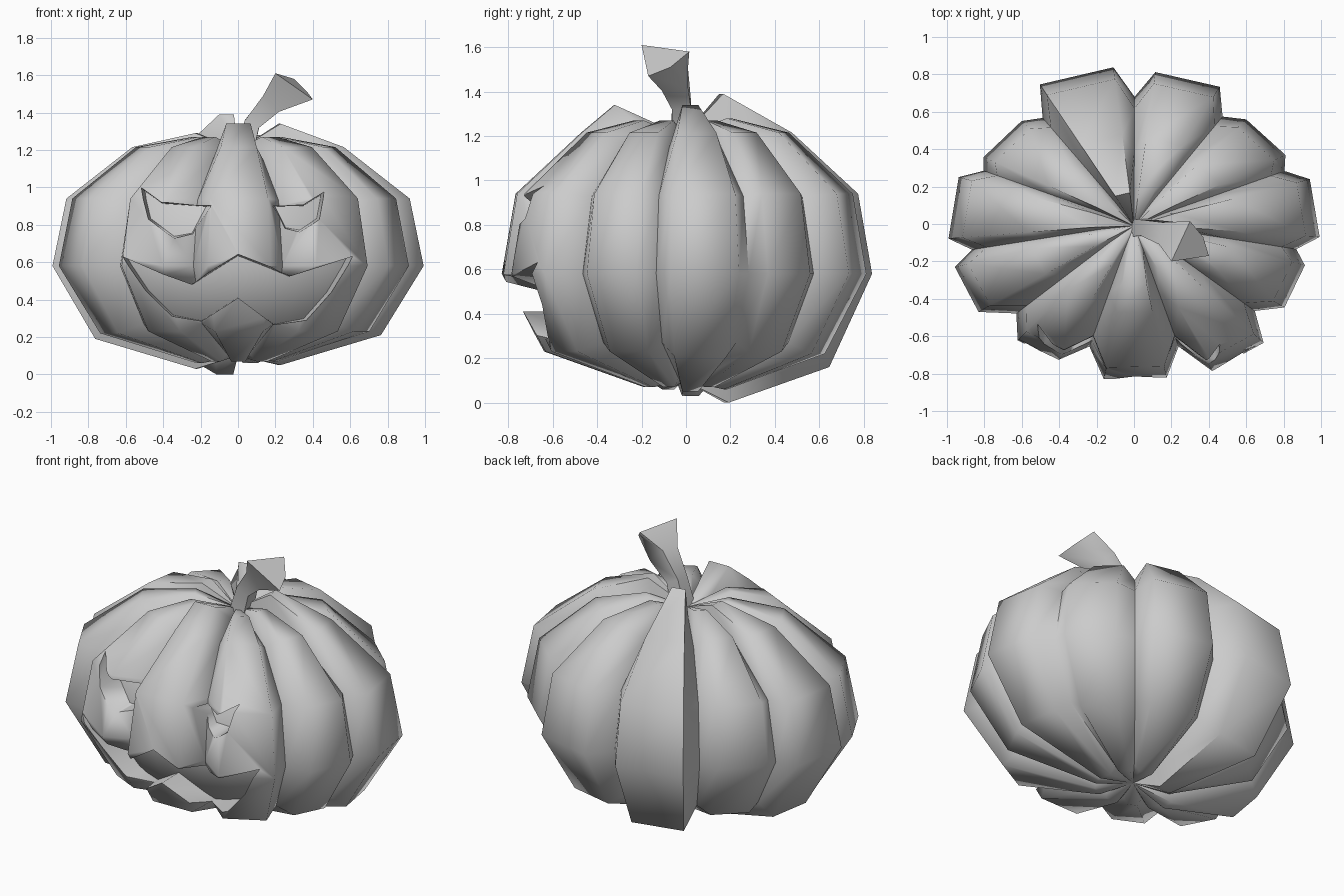
import bpy, bmesh
from math import radians, cos, sin, pi, hypot
from mathutils import Vector

if "Cube" in bpy.data.objects:
    bpy.data.objects.remove(bpy.data.objects["Cube"])

grey = bpy.data.materials.new("plain grey")
grey.use_nodes = True
grey.diffuse_color = (0.6, 0.6, 0.6, 1)
grey.node_tree.nodes["Principled BSDF"].inputs["Base Color"].default_value = (0.6, 0.6, 0.6, 1)


def make(name, bm, angle=None):
    bmesh.ops.recalc_face_normals(bm, faces=bm.faces)
    mesh = bpy.data.meshes.new(name)
    bm.to_mesh(mesh)
    bm.free()
    obj = bpy.data.objects.new(name, mesh)
    bpy.context.collection.objects.link(obj)
    mesh.materials.append(grey)
    if angle:
        smooth(obj, angle)
    return obj


def smooth(obj, angle):
    bpy.ops.object.select_all(action="DESELECT")
    obj.select_set(True)
    bpy.context.view_layer.objects.active = obj
    bpy.ops.object.shade_smooth_by_angle(angle=radians(angle))


def skin(bm, loops, closed=True):
    """Bridge neighbouring vertex rows with quads."""
    for a, b in zip(loops, loops[1:]):
        n = len(a)
        for i in range(n if closed else n - 1):
            j = (i + 1) % n
            bm.faces.new((a[i], a[j], b[j], b[i]))


def meridian_body(columns, top, bottom):
    """Close a ring of vertical profiles onto two poles."""
    bm = bmesh.new()
    low, high = bm.verts.new(bottom), bm.verts.new(top)
    cols = [[bm.verts.new(p) for p in col] for col in columns]
    skin(bm, list(zip(*cols)))
    for a, b in zip(cols, cols[1:] + cols[:1]):
        bm.faces.new((low, b[0], a[0]))
        bm.faces.new((high, a[-1], b[-1]))
    return bm


def column(angle, radius, profile):
    a = radians(angle)
    return [(radius * f * cos(a), radius * f * sin(a), z) for f, z in profile]


def groove_radius(angle):
    a = radians(angle)
    return 1 / hypot(cos(a) / 0.885, sin(a) / 0.68)


# Ribs: start angle, radius, end angle, radius, crest fraction, crest height, foot height
RIBS = [
    (-101, .845, -78, .84, .39, 1.34, .07),
    (-62, .89, -42.5, .94, .30, 1.27, .07),
    (-29, .92, -13.6, .94, .25, 1.27, .07),
    (-4, .995, 14.3, .97, .23, 1.34, .05),
    (24.5, .89, 43, .82, .25, 1.27, .07),
    (58, .865, 82, .82, .25, 1.28, .06),
    (97.5, .845, 124, .90, .20, 1.39, .0),
    (137.5, .815, 156, .88, .25, 1.27, .06),
    (165, .97, 184.5, .995, .23, 1.29, .03),
    (193.5, .985, 209.5, .955, .25, 1.27, .06),
    (225, .88, 241, .83, .30, 1.27, .07),
]
GROOVE = [(.25, .11), (.8, .27), (1, .58), (.91, .93), (.56, 1.15), (.2, 1.19)]
TOP, BOTTOM = (0, -.01, 1.2), (0, -.01, .1)

columns = []
for i, (a0, r0, a1, r1, crest, crest_z, foot_z) in enumerate(RIBS):
    bulge = [(.23, foot_z), (.77, .16 + foot_z), (1, .58), (.925, .94), (.57, 1.215), (crest, crest_z)]
    columns += [column(a0, r0, bulge), column(a1, r1, bulge)]
    nxt = RIBS[(i + 1) % len(RIBS)][0] + (360 if i == len(RIBS) - 1 else 0)
    mid = (a1 + nxt) / 2
    columns.append(column(mid, groove_radius(mid), GROOVE))
shell = make("ribbed_shell", meridian_body(columns, TOP, BOTTOM))

# Face openings: outlines in x and z, tapering inward
OPENINGS = {
    "right_eye": (.8, [(-.53, 1.01), (-.41, .92), (-.16, .9), (-.24, .75), (-.34, .73), (-.48, .83)]),
    "left_eye": (.8, [(.46, .975), (.35, .905), (.19, .9), (.25, .78), (.33, .765), (.43, .83)]),
    "mouth": (.93, [(-.62, .63), (-.4, .535), (-.25, .48), (0, .635), (.28, .525), (.61, .63), (.5, .44),
                    (.37, .29), (.2, .26), (0, .41), (-.2, .28), (-.36, .31), (-.5, .45)]),
}
for name, (taper, outline) in OPENINGS.items():
    bm = bmesh.new()
    cx = sum(p[0] for p in outline) / len(outline)
    cz = sum(p[1] for p in outline) / len(outline)
    rows = []
    for y, s in ((-.95, 2 - taper), (-.35, taper)):
        rows.append([bm.verts.new((cx + (x - cx) * s, y, cz + (z - cz) * s)) for x, z in outline])
    skin(bm, rows)
    for row in rows:
        bm.faces.new(row)
    cutter = make(name + "_cutter", bm)
    cutter.hide_render = True
    mod = shell.modifiers.new(name, "BOOLEAN")
    mod.operation, mod.solver, mod.object = "DIFFERENCE", "EXACT", cutter
    bpy.context.view_layer.objects.active = shell
    bpy.ops.object.modifier_apply(modifier=mod.name)
    bpy.data.objects.remove(cutter)
smooth(shell, 70)

# Inner wall seen through the openings
inner = [(f * .94, z) for f, z in GROOVE]
make("inner_wall", meridian_body(
    [column(a, groove_radius(a), inner) for a in range(0, 360, 15)],
    (0, 0, 1.17), (0, 0, .13)), 60)

# Bent stem flaring to a slanted cut end
bm = bmesh.new()
path = [(Vector((.02, -.02, 1.14)), .07), (Vector((.075, -.02, 1.34)), .06), (Vector((.185, -.05, 1.455)), .085)]
tangents = [Vector((.2, 0, 1)), Vector((.5, -.1, 1)), Vector((.7, -.2, .7))]
rows = []
for (centre, r), t in zip(path, tangents):
    side = Vector((0, 1, 0)) - t * (t.y / t.length_squared)
    side.normalize()
    up = side.cross(t.normalized())
    rows.append([bm.verts.new(centre + r * (side * cos(a) - up * sin(a)))
                 for a in (.75 * pi, .25 * pi, -.25 * pi, -.75 * pi)])
end = [(.2, -.2, 1.61), (.3, .015, 1.58), (.37, -.07, 1.51), (.4, -.17, 1.47)]
rows.append([bm.verts.new(p) for p in end])
skin(bm, rows)
bm.faces.new(rows[0])
bm.faces.new(rows[-1])
make("stem", bm, 60)
